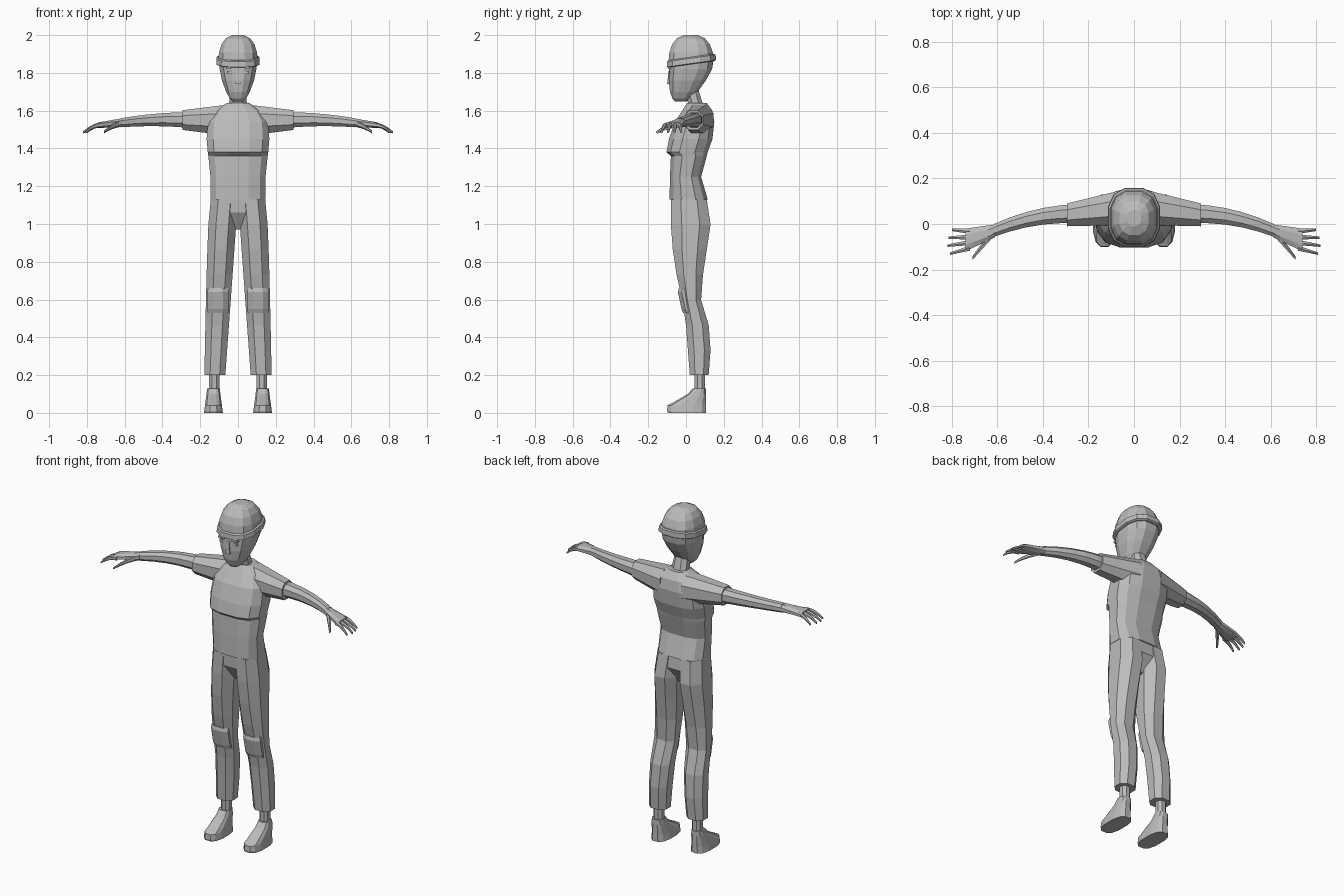
import bpy, bmesh, math
from mathutils import Vector

default_cube = bpy.data.objects.get("Cube")
if default_cube:
    bpy.data.objects.remove(default_cube)

plain_grey = bpy.data.materials.new("plain_grey")
plain_grey.use_nodes = True
plain_grey.diffuse_color = (.5, .5, .5, 1)
shader = plain_grey.node_tree.nodes["Principled BSDF"]
shader.inputs["Base Color"].default_value = plain_grey.diffuse_color


def unit_ring(sides, power):
    """Rounded polygon filling the unit square, with a flat side forward."""
    points = []
    for i in range(sides):
        angle = math.tau * (i + .5) / sides
        points.append([math.copysign(abs(value) ** power, value)
                       for value in (math.cos(angle), math.sin(angle))])
    reach = max(abs(value) for point in points for value in point)
    return [(u / reach, v / reach) for u, v in points]


def skin(name, rings, mirror):
    """Join rings of points with flat quads and close both ends."""
    bm = bmesh.new()
    loops = [[bm.verts.new(point) for point in ring] for ring in rings]
    for lower, upper in zip(loops, loops[1:]):
        for i in range(len(lower)):
            bm.faces.new((lower[i - 1], lower[i], upper[i], upper[i - 1]))
    bm.faces.new(loops[0])
    bm.faces.new(loops[-1])
    bmesh.ops.recalc_face_normals(bm, faces=bm.faces)
    mesh = bpy.data.meshes.new(name)
    bm.to_mesh(mesh)
    bm.free()
    mesh.materials.append(plain_grey)
    part = bpy.data.objects.new(name, mesh)
    bpy.context.collection.objects.link(part)
    if mirror:
        part.modifiers.new("other_side", 'MIRROR').use_axis[0] = True


def upright(name, sections, middle=0, sides=8, power=.9, tilt=0):
    """Stack of sections (height, half width, front, back); paired off centre."""
    rings = []
    for height, width, front, back in sections:
        centre, depth = (front + back) / 2, (back - front) / 2
        ring = []
        for u, v in unit_ring(sides, power):
            y = centre + v * depth
            ring.append((middle + u * width, y, height + tilt * y))
        rings.append(ring)
    skin(name, rings, mirror=middle != 0)


def limb(name, start, end, start_size, end_size, bend=(0, 0, 0), steps=4, sides=8):
    """Sideways pair that tapers from start to end and bows by bend."""
    rings = []
    for step in range(steps + 1):
        t = step / steps
        centre = Vector(start).lerp(end, t) + Vector(bend) * 4 * t * (1 - t)
        size = Vector(start_size).lerp(end_size, t)
        rings.append([centre + Vector((0, u * size.x, v * size.y))
                      for u, v in unit_ring(sides, power=.9)])
    skin(name, rings, mirror=True)


def between(first, last, t):
    return first + (last - first) * t


# Shirt with an overhanging chest fold
upright("shirt", [
    (1.13, .146, -.087, .115), (1.25, .146, -.085, .08), (1.36, .157, -.08, .11),
    (1.38, .16, -.104, .115), (1.45, .166, -.09, .14), (1.54, .16, -.06, .15),
    (1.6, .125, -.02, .14), (1.64, .06, .005, .11)], sides=12, power=.75)
limb("sleeve", (.07, .07, 1.55), (.295, .04, 1.55), (.075, .08), (.05, .052))

# Arms, palms and thumbs
limb("arm", (.25, .045, 1.55), (.62, -.03, 1.536), (.042, .042), (.028, .024),
     bend=(0, .02, .008), steps=5)
limb("palm", (.61, -.03, 1.537), (.74, -.07, 1.523), (.028, .023), (.05, .015))
limb("thumb", (.63, -.05, 1.53), (.71, -.15, 1.486), (.022, .018), (.009, .007),
     bend=(0, 0, .005), sides=6)

# Fingers fan out from the palm, the middle ones reaching furthest
finger_names = ("little_finger", "ring_finger", "middle_finger", "index_finger")
for i, finger in enumerate(finger_names):
    spread = i / (len(finger_names) - 1)
    reach = .79 + .03 * math.sin(math.pi * between(.1, .8, spread))
    limb(finger, (.72, between(-.032, -.106, spread), 1.524),
         (reach, between(-.026, -.13, spread), 1.486),
         (.013, .014), (.006, .006), bend=(0, 0, .01), sides=6)

# Trouser seat closes the gap between the legs
upright("trouser_seat", [
    (1.135, .14, -.08, .108), (1.06, .13, -.076, .115), (.97, .025, -.02, .06)],
    sides=12, power=.75)

# Trouser legs widen quickly at the hip and drift apart steadily to the cuff
leg_fronts = (-.08, -.08, -.07, -.05, -.02, 0, .01, .02)
leg_backs = (.11, .13, .11, .09, .08, .12, .13, .12)
leg_rings = []
for i, (front, back) in enumerate(zip(leg_fronts, leg_backs)):
    t = i / (len(leg_fronts) - 1)
    height = between(1.13, .2, t)
    inner = .067 * t
    outer = .144 + .034 * math.sqrt(t)
    leg_rings.append([((inner + outer) / 2 + u * (outer - inner) / 2,
                       between(front, back, (v + 1) / 2), height)
                      for u, v in unit_ring(sides=8, power=.9)])
skin("trouser_leg", leg_rings, mirror=True)
upright("knee_patch", [(.53, .054, -.015, .05), (.55, .056, -.024, .05),
                       (.64, .056, -.043, .03), (.66, .053, -.038, .03)], middle=.106)

# Ankles, and shoes that narrow towards the top
upright("ankle", [(.1, .027, .045, .1), (.24, .027, .045, .1)], middle=.126)
shoe_fronts = {0: -.096, .01: -.1, .04: -.098, .06: -.06, .1: .01, .13: .035}
upright("shoe", [(height, .05 - .13 * height, front, .105)
                 for height, front in shoe_fronts.items()],
        middle=.13, sides=12, power=.75)

# Neck leaning forward into the head
upright("neck", [(1.6, .05, .02, .1), (1.73, .04, -.01, .06)])
upright("head", [
    (1.648, .026, -.056, 0), (1.665, .044, -.072, .025), (1.7, .063, -.085, .062),
    (1.76, .085, -.091, .105), (1.82, .097, -.089, .138), (1.88, .1, -.088, .148)],
    sides=12, power=.8)

# Small facial details
upright("eye", [(1.795, .015, -.092, -.085), (1.81, .015, -.092, -.085)], middle=.043)
upright("brow", [(1.82, .02, -.096, -.08), (1.83, .02, -.096, -.08)], middle=.043, sides=4)
upright("nose", [(1.74, .013, -.1, -.08), (1.81, .006, -.092, -.08)], sides=4)

# Domed cap with a tilted band
crown_rings = []
for step in range(5):
    angle = math.radians(between(0, 80, step / 4))
    spread = math.cos(angle) ** .7
    crown_rings.append((between(1.86, 2, math.sin(angle) / math.sin(math.radians(80))),
                        .105 * spread, .025 - .118 * spread, .025 + .122 * spread))
upright("cap_crown", crown_rings, sides=12, power=.8)
upright("cap_band", [
    (1.842, .108, -.096, .152), (1.846, .115, -.102, .159),
    (1.874, .113, -.1, .157), (1.88, .105, -.094, .149)], sides=12, power=.8, tilt=.14)
